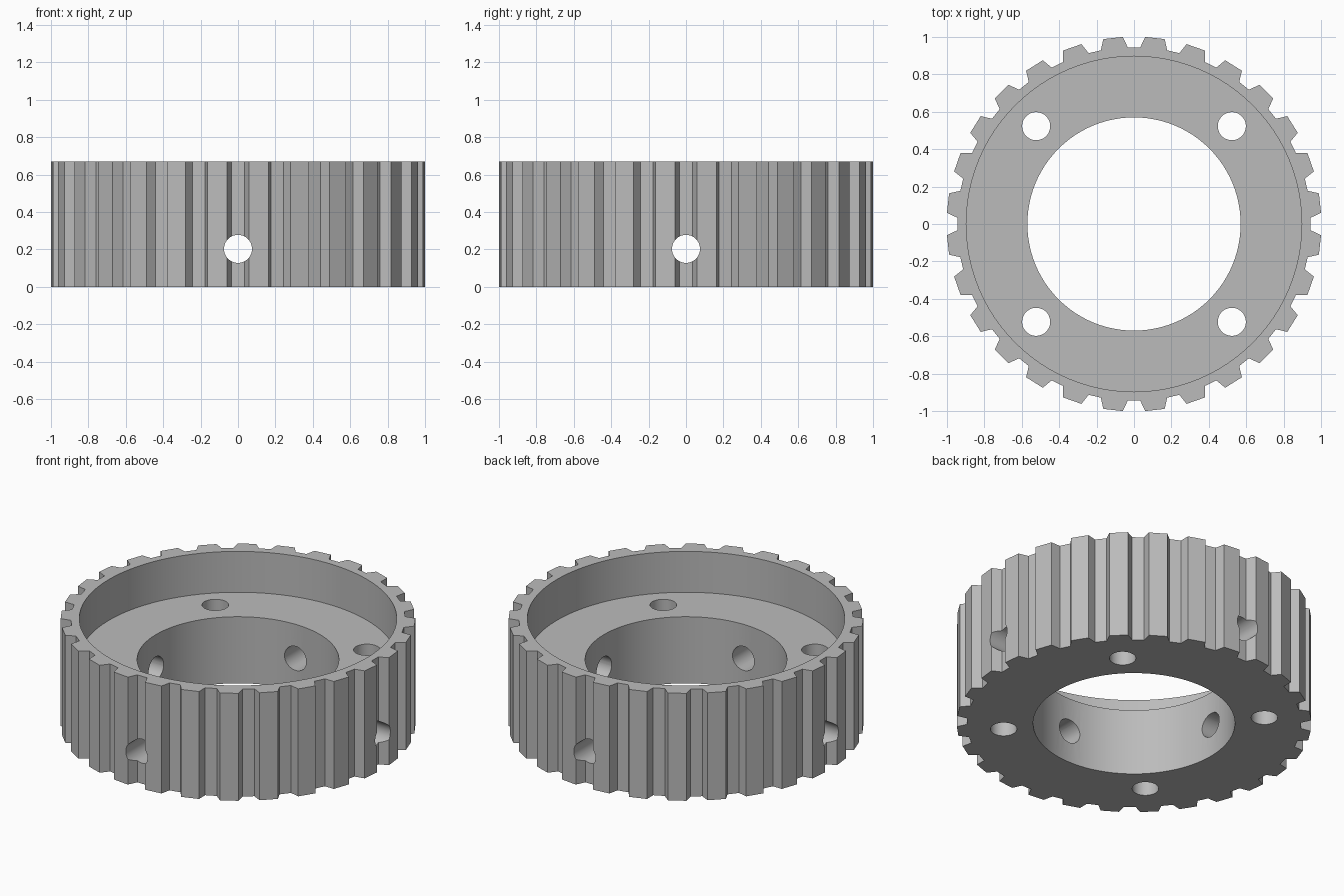
import bpy, bmesh
from math import sin, cos, pi, radians
from mathutils import Matrix, Vector

if "Cube" in bpy.data.objects:
    bpy.data.objects.remove(bpy.data.objects["Cube"])

HEIGHT, FLOOR = 0.67, 0.415          # total height, recess floor
TEETH, TIP, ROOT = 28, 1.002, 0.945  # tooth count and radii
TIP_HALF, ROOT_HALF = radians(3.0), radians(4.4)
HOLE = 0.075


def make_object(name, bm):
    bmesh.ops.recalc_face_normals(bm, faces=bm.faces)
    mesh = bpy.data.meshes.new(name)
    bm.to_mesh(mesh)
    bm.free()
    obj = bpy.data.objects.new(name, mesh)
    bpy.context.collection.objects.link(obj)
    return obj


def cut_cylinder(target, radius, depth, centre, rotation=Matrix(), sides=48):
    """Drill a cylinder out of the target and discard the cutter."""
    bm = bmesh.new()
    bmesh.ops.create_cone(bm, cap_ends=True, segments=sides, radius1=radius,
                          radius2=radius, depth=depth,
                          matrix=Matrix.Translation(Vector(centre)) @ rotation)
    cutter = make_object("cutter", bm)
    cutter.hide_render = True
    mod = target.modifiers.new("cut", 'BOOLEAN')
    mod.operation, mod.solver, mod.object = 'DIFFERENCE', 'EXACT', cutter
    bpy.context.view_layer.objects.active = target
    bpy.ops.object.modifier_apply(modifier=mod.name)
    bpy.data.objects.remove(cutter)


# Toothed blank: outline of tapered teeth, extruded upward
bm = bmesh.new()
outline = []
for i in range(TEETH):
    mid = (i + 0.5) * 2 * pi / TEETH
    for r, a in ((ROOT, -ROOT_HALF), (TIP, -TIP_HALF), (TIP, TIP_HALF), (ROOT, ROOT_HALF)):
        outline.append(bm.verts.new((r * cos(mid + a), r * sin(mid + a), 0)))
base = bm.faces.new(outline)
top = bmesh.ops.extrude_face_region(bm, geom=[base])["geom"]
bmesh.ops.translate(bm, vec=(0, 0, HEIGHT),
                    verts=[v for v in top if isinstance(v, bmesh.types.BMVert)])
gear = make_object("toothed_ring", bm)

# Central bore and wide upper recess
cut_cylinder(gear, 0.57, 2, (0, 0, 0), sides=96)
cut_cylinder(gear, 0.897, 1, (0, 0, FLOOR + 0.5), sides=96)

# Four vertical bolt holes through the floor
for sx in (-1, 1):
    for sy in (-1, 1):
        cut_cylinder(gear, HOLE, 2, (sx * 0.523, sy * 0.523, 0))

# Radial set-screw holes, front to back and side to side
for axis in 'XY':
    cut_cylinder(gear, HOLE, 3, (0, 0, 0.203), Matrix.Rotation(pi / 2, 4, axis))

# Plain grey finish
grey = bpy.data.materials.new("grey_metal")
colour = (0.5, 0.5, 0.5, 1)
grey.diffuse_color = colour
grey.use_nodes = True
grey.node_tree.nodes["Principled BSDF"].inputs["Base Color"].default_value = colour
gear.data.materials.clear()
gear.data.materials.append(grey)
for p in gear.data.polygons:
    p.material_index = 0

bpy.ops.object.select_all(action='DESELECT')
gear.select_set(True)
bpy.context.view_layer.objects.active = gear
bpy.ops.object.shade_smooth_by_angle(angle=radians(30))
